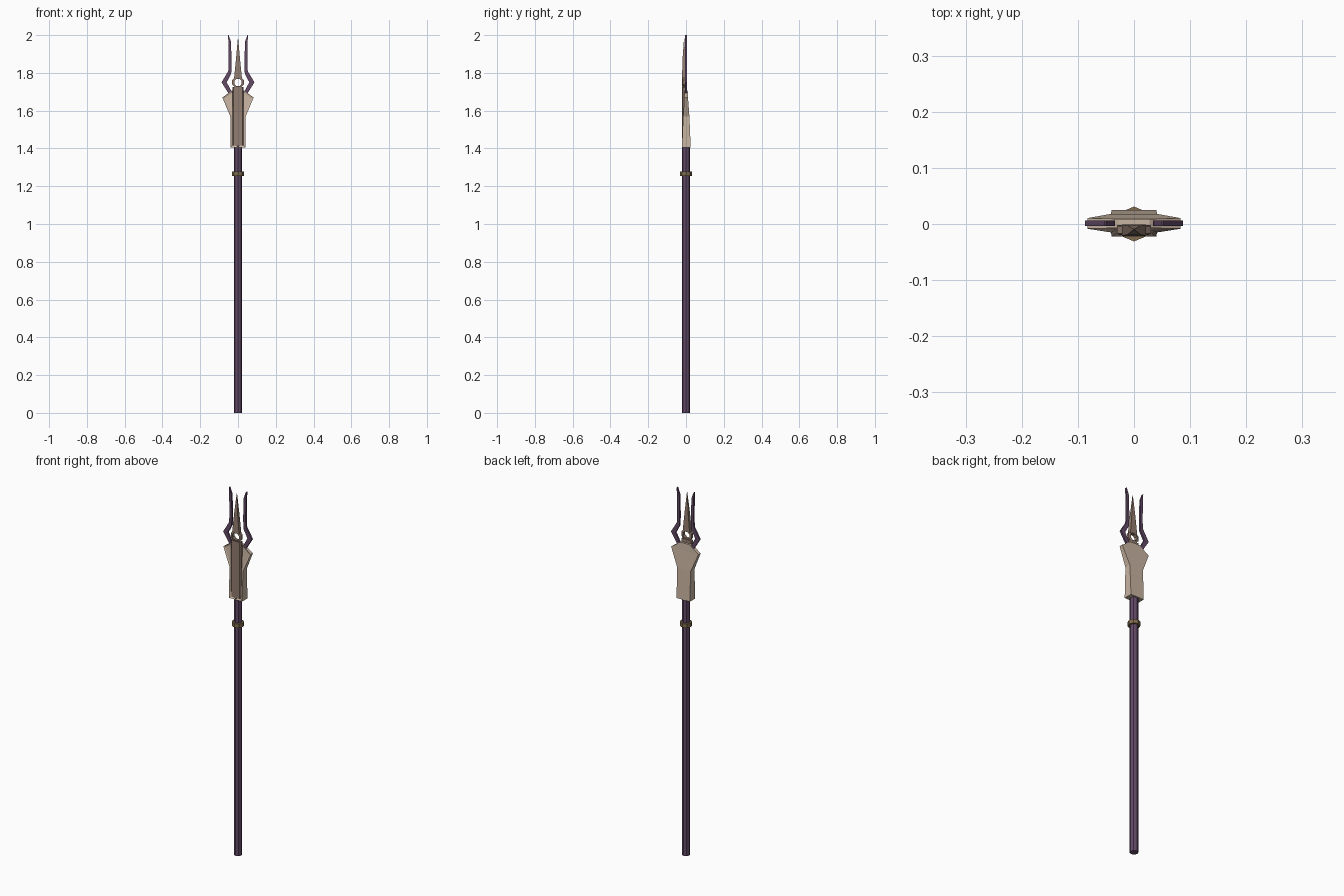
import bpy, bmesh, math
from mathutils import Matrix

if "Cube" in bpy.data.objects:
    bpy.data.objects.remove(bpy.data.objects["Cube"])


def material(name, rgb):
    m = bpy.data.materials.new(name)
    m.diffuse_color = (*rgb, 1)
    m.use_nodes = True
    m.node_tree.nodes["Principled BSDF"].inputs["Base Color"].default_value = m.diffuse_color
    return m


PURPLE = material("dark purple", (0.125, 0.068, 0.135))
TAN = material("pale tan", (0.58, 0.46, 0.36))
BROWN = material("dull brown", (0.29, 0.205, 0.16))
BRONZE = material("bronze", (0.22, 0.155, 0.08))


def finish(bm, name, mat):
    bmesh.ops.recalc_face_normals(bm, faces=bm.faces)
    me = bpy.data.meshes.new(name)
    bm.to_mesh(me)
    bm.free()
    ob = bpy.data.objects.new(name, me)
    me.materials.append(mat)
    bpy.context.collection.objects.link(ob)
    return ob


def cylinder(name, r, z0, z1, mat, sides=8):
    bm = bmesh.new()
    bmesh.ops.create_cone(bm, cap_ends=True, segments=sides, radius1=r, radius2=r,
                          depth=z1 - z0, matrix=Matrix.Translation((0, 0, (z0 + z1) / 2)))
    return finish(bm, name, mat)


def loft(name, loops, mat, closed=False):
    """Skin matching loops of points; cap the ends, or join last to first."""
    bm = bmesh.new()
    rows = [[bm.verts.new(p) for p in loop] for loop in loops]
    n = len(rows[0])
    pairs = list(zip(rows, rows[1:] + rows[:1] if closed else rows[1:]))
    for a, b in pairs:
        for i in range(n):
            j = (i + 1) % n
            bm.faces.new((a[i], a[j], b[j], b[i]))
    if not closed:
        bm.faces.new(rows[0])
        bm.faces.new(rows[-1])
    return finish(bm, name, mat)


# Shaft and collar
cylinder("shaft", 0.021, 0, 1.42, PURPLE)
cylinder("collar", 0.031, 1.255, 1.277, BRONZE)

# Socket: flared, flattened shell with a recessed front
rows = [(0.04, -0.022, 0.025, 1.405), (0.041, -0.015, 0.018, 1.57),
        (0.083, -0.0085, 0.0105, 1.67), (0.028, -0.007, 0.009, 1.708)]
bm = bmesh.new()
ring = [[bm.verts.new(p) for p in ((-x, f, z), (x, f, z), (x, b, z), (-x, b, z))]
        for x, f, b, z in rows]
front = []
for a, b in zip(ring, ring[1:]):
    for i in range(4):
        j = (i + 1) % 4
        face = bm.faces.new((a[i], a[j], b[j], b[i]))
        if i == 0:
            front.append(face)
bm.faces.new(ring[0])
bm.faces.new(ring[-1])
bmesh.ops.recalc_face_normals(bm, faces=bm.faces)
bmesh.ops.inset_region(bm, faces=front, thickness=0.008, depth=-0.004, use_even_offset=True)
finish(bm, "socket", TAN)

# Chamfered centre plate
plate = []
for z in (1.415, 1.725):
    plate.append([(x, y, z) for x, y in ((-0.03, -0.002), (-0.03, -0.016), (-0.023, -0.022),
                                         (0.023, -0.022), (0.03, -0.016), (0.03, -0.002))])
loft("centre_plate", plate, BROWN)

# Eyelet above the plate
eye = []
for r, y in ((0.033, -0.004), (0.033, -0.017), (0.021, -0.021), (0.021, -0.001)):
    eye.append([(r * math.cos(math.radians(22.5 + 45 * k)), y,
                 1.75 + r * math.sin(math.radians(22.5 + 45 * k))) for k in range(8)])
loft("eyelet", eye, BROWN, closed=True)

# Middle spike
spike = []
for w, y0, y1, z in ((0.021, -0.021, -0.001, 1.768), (0.011, -0.0185, -0.003, 1.87),
                     (0.0008, -0.0105, -0.009, 1.982)):
    spike.append([(-w, y0, z), (w, y0, z), (w, y1, z), (-w, y1, z)])
loft("spike", spike, BROWN)

# Side prongs: strips given as (inner x, inner z, outer x, outer z)
strip = [(0.030, 1.695, 0.048, 1.688), (0.060, 1.75, 0.087, 1.75),
         (0.036, 1.795, 0.052, 1.808), (0.034, 1.85, 0.049, 1.85),
         (0.037, 1.965, 0.051, 1.965), (0.050, 2.0, 0.053, 2.0)]
for s, side in ((-1, "left"), (1, "right")):
    loft(side + "_prong", [[(s * xi, -0.004, zi), (s * xo, -0.004, zo),
                            (s * xo, 0.006, zo), (s * xi, 0.006, zi)]
                           for xi, zi, xo, zo in strip], PURPLE)
